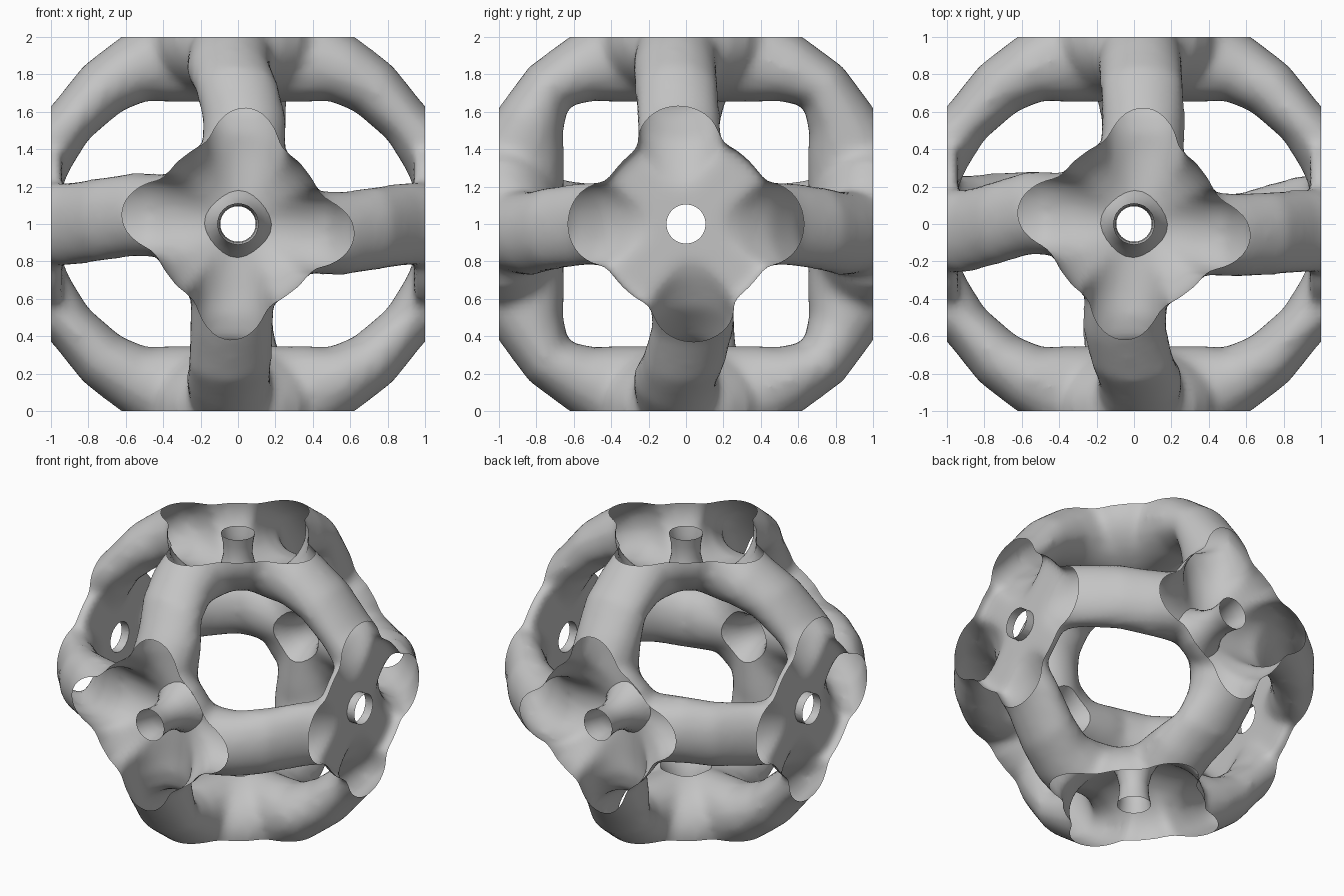
import bpy, bmesh, math
from mathutils import Vector, Matrix

if "Cube" in bpy.data.objects:
    bpy.data.objects.remove(bpy.data.objects["Cube"])

grey = bpy.data.materials.new("plain_grey")
grey.use_nodes = True
grey.diffuse_color = (0.55, 0.55, 0.55, 1)
grey.node_tree.nodes["Principled BSDF"].inputs["Base Color"].default_value = (0.55, 0.55, 0.55, 1)

# Half of a strut, from corner to node: along node axis, towards neighbour, radius
DEEP = [(0.825, 0.56, 0.185), (0.88, 0.42, 0.235), (0.89, 0.2, 0.24), (0.89, 0, 0.24)]
SHALLOW = [(0.90, 0.54, 0.135), (1.04, 0.38, 0.17), (1.13, 0.22, 0.19), (1.15, 0, 0.2)]
WIDTH = 0.225


def strut(bm, i, j, si, sj, lean_i, lean_j):
    """Sweep an elliptical tube from node i to node j; lean shifts it sideways."""
    k = 3 - i - j
    stations = []
    for axis, lean in ((i, lean_i), (j, lean_j)):
        side = []
        for (a, b, r), f in zip(SHALLOW if axis == 0 else DEEP, (1, 0.9, 0.4, 0)):
            p = Vector((0, 0, 0))
            p[i], p[j] = (a, b) if axis == i else (b, a)
            p[k] = lean * f
            side.append((p, r))
        stations.append(side)
    corner, thickness = (0.725, 0.16) if i == 0 else (0.735, 0.15)
    mid = Vector((corner, corner, corner))
    mid[k] = (lean_i + lean_j) / 2
    path = stations[0][::-1] + [(mid, thickness)] + stations[1]
    rings = []
    for n, (p, r) in enumerate(path):
        t = path[min(n + 1, len(path) - 1)][0] - path[max(n - 1, 0)][0]
        normal = Vector((0, 0, 0))
        normal[i], normal[j] = t[j], -t[i]
        normal.normalize()
        ring = []
        for s in range(16):
            ang = math.tau * s / 16
            q = p + normal * r * math.cos(ang)
            q[k] += WIDTH * math.sin(ang)
            q[i] *= si
            q[j] *= sj
            ring.append(bm.verts.new(q))
        rings.append(ring)
    skin_rings(bm, rings)


def skin_rings(bm, rings):
    """Join successive rings of vertices and cap both ends."""
    for a, b in zip(rings, rings[1:]):
        for s in range(len(a)):
            bm.faces.new((a[s - 1], a[s], b[s], b[s - 1]))
    bm.faces.new(rings[0])
    bm.faces.new(rings[-1])


def along(axis):
    """Rotation taking z to the given axis."""
    return Vector((0, 0, 1)).rotation_difference(Vector([float(n == axis) for n in range(3)])).to_matrix().to_4x4()


def make_object(name, bm):
    bmesh.ops.recalc_face_normals(bm, faces=bm.faces)
    mesh = bpy.data.meshes.new(name)
    bm.to_mesh(mesh)
    bm.free()
    obj = bpy.data.objects.new(name, mesh)
    bpy.context.collection.objects.link(obj)
    return obj


# Twelve struts joining six nodes
bm = bmesh.new()
for sa in (-1, 1):
    for sb in (-1, 1):
        strut(bm, 1, 2, sa, sb, 0.035 * sb, 0.05 * sa)
        strut(bm, 0, 2, sa, sb, -0.04 * sb, -0.06 * sa)
        strut(bm, 0, 1, sa, sb, 0, -0.05 * sa)

# Nodes: shallow discs on the x sides, deep rounded cups elsewhere
for axis in range(3):
    for s in (-1, 1):
        if axis == 0:
            m = along(0) @ Matrix.Translation((0, 0, 1.12 * s))
            bmesh.ops.create_cone(bm, cap_ends=True, segments=32, radius1=0.48, radius2=0.48, depth=0.36, matrix=m)
        else:
            m = along(axis) @ Matrix.Translation((0, 0, 0.98 * s)) @ Matrix.Diagonal((0.47, 0.47, 0.33, 1))
            bmesh.ops.create_uvsphere(bm, u_segments=24, v_segments=16, radius=1, matrix=m)
frame = make_object("hollow_frame", bm)

# Funnels that drill the axial holes: distance from centre, radius
FUNNEL = [(0.5, 0.22), (0.64, 0.19), (0.7, 0.15), (0.77, 0.115), (0.86, 0.095), (0.94, 0.1), (1.02, 0.115), (1.5, 0.115)]
STRAIGHT = [(0.5, 0.105), (1.5, 0.105)]
bm = bmesh.new()
for axis in range(3):
    for s in (-1, 1):
        turn = along(axis)
        rings = []
        for d, r in STRAIGHT if axis == 0 else FUNNEL:
            angles = [math.tau * n / 24 for n in range(24)]
            rings.append([bm.verts.new(turn @ Vector((r * math.cos(a), r * math.sin(a), d * s))) for a in angles])
        skin_rings(bm, rings)
drill = make_object("hole_cutter", bm)
drill.hide_render = True

# Blend everything into one skin, then drill
remesh = frame.modifiers.new("blend", "REMESH")
remesh.mode = "VOXEL"
remesh.voxel_size = 0.03
smooth = frame.modifiers.new("soften", "SMOOTH")
smooth.factor = 0.5
smooth.iterations = 8
cut = frame.modifiers.new("holes", "BOOLEAN")
cut.operation = "DIFFERENCE"
cut.object = drill
cut.solver = "EXACT"
bpy.context.view_layer.update()
skin = bpy.data.meshes.new_from_object(frame.evaluated_get(bpy.context.evaluated_depsgraph_get()))
frame.modifiers.clear()
bpy.data.objects.remove(drill)

# Trim to the box, leaving open rims
bm = bmesh.new()
bm.from_mesh(skin)
for axis in range(3):
    for s in (-1, 1):
        n = Vector((0, 0, 0))
        n[axis] = s
        bmesh.ops.bisect_plane(bm, geom=bm.verts[:] + bm.edges[:] + bm.faces[:], dist=1e-5,
                               plane_co=n, plane_no=n, clear_outer=True)
bmesh.ops.translate(bm, verts=bm.verts, vec=(0, 0, 1))
bm.to_mesh(skin)
bm.free()
skin.materials.clear()
skin.materials.append(grey)
frame.data = skin

bpy.context.view_layer.objects.active = frame
frame.select_set(True)
bpy.ops.object.shade_smooth_by_angle(angle=math.radians(40))
